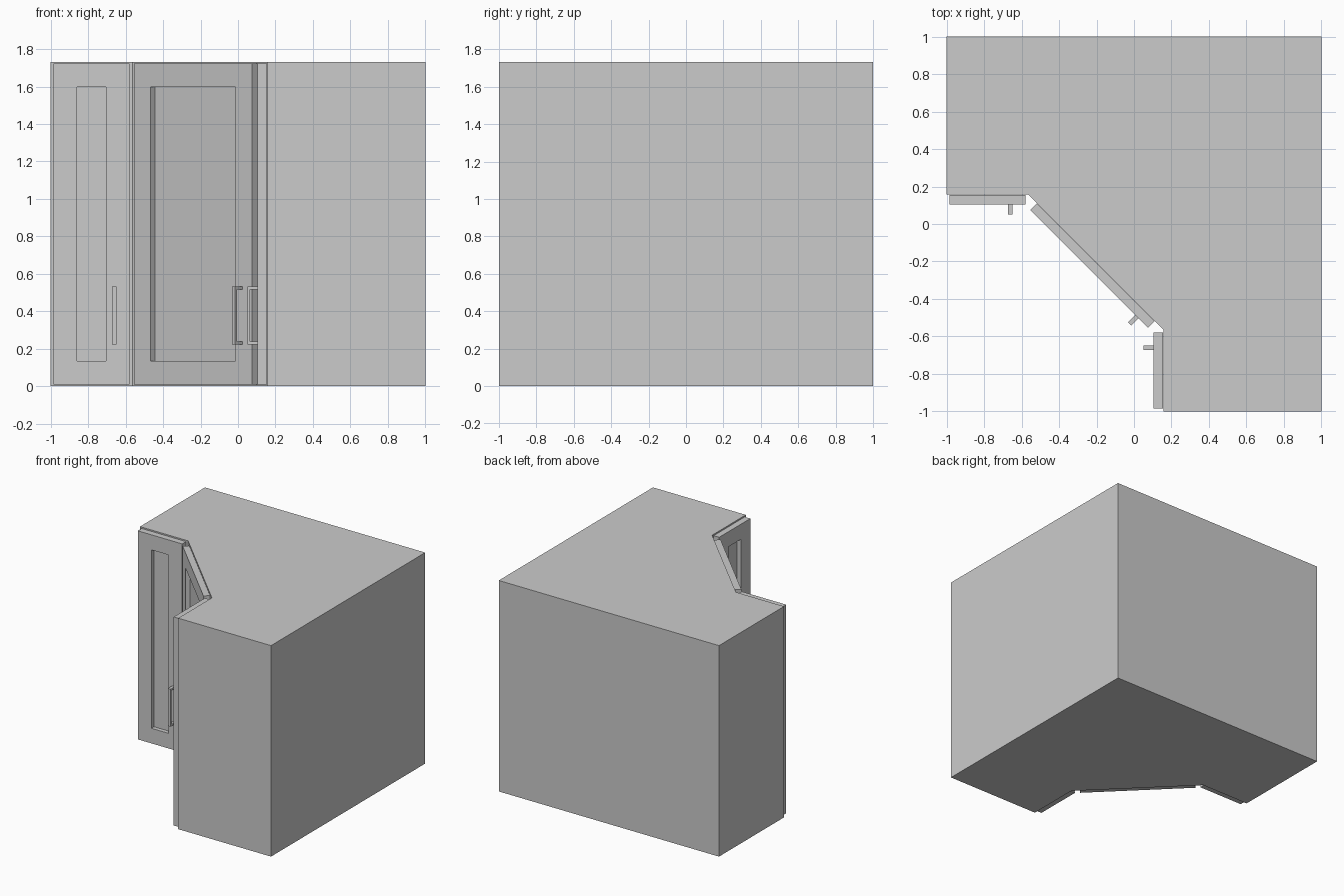
import bpy, bmesh, math
from mathutils import Matrix, Vector

if "Cube" in bpy.data.objects:
    bpy.data.objects.remove(bpy.data.objects["Cube"])

H = 1.732


def finish(name, bm, matrix=None):
    bmesh.ops.recalc_face_normals(bm, faces=bm.faces)
    me = bpy.data.meshes.new(name)
    bm.to_mesh(me)
    bm.free()
    ob = bpy.data.objects.new(name, me)
    if matrix:
        ob.matrix_world = matrix
    bpy.context.collection.objects.link(ob)
    return ob


def prism(name, points, direction, matrix=None):
    bm = bmesh.new()
    face = bm.faces.new([bm.verts.new(p) for p in points])
    ext = bmesh.ops.extrude_face_region(bm, geom=[face], use_keep_orig=True)
    verts = [g for g in ext["geom"] if isinstance(g, bmesh.types.BMVert)]
    bmesh.ops.translate(bm, verts=verts, vec=Vector(direction))
    return finish(name, bm, matrix)


def door(name, x, y, angle, width, handle_u):
    # local x runs along the door, local y points from its face into the cabinet
    m = Matrix.Translation((x, y, 0)) @ Matrix.Rotation(math.radians(angle), 4, 'Z')
    z0, z1, thick = 0.01, 1.722, 0.05
    bm = bmesh.new()
    bmesh.ops.create_cube(bm, size=1, matrix=Matrix.Translation((0, thick / 2, (z0 + z1) / 2))
                          @ Matrix.Diagonal((width, thick, z1 - z0, 1)))
    bm.normal_update()
    front = min(bm.faces, key=lambda f: f.calc_center_median().y)
    # recessed centre panel
    bmesh.ops.inset_region(bm, faces=[front], thickness=0.175)
    ext = bmesh.ops.extrude_discrete_faces(bm, faces=[front])
    bmesh.ops.translate(bm, verts=list(ext["faces"][0].verts), vec=(0, 0.034, 0))
    finish(name, bm, m)
    # C-shaped pull handle
    b, t, d, u = 0.224, 0.532, 0.055, handle_u - 0.0125
    c = [(0, b), (-d, b), (-d, t), (0, t), (0, t - .015),
         (.015 - d, t - .015), (.015 - d, b + .015), (0, b + .015)]
    prism(name + "_handle", [(u, p, q) for p, q in c], (0.025, 0, 0), m)


# Cabinet bodies
a, b = -0.563, 0.157
bodies = {
    "left_cabinet": [(-1, b), (a, b), (a, 1), (-1, 1)],
    "right_cabinet": [(b, -1), (1, -1), (1, a), (b, a)],
    "corner_cabinet": [(a, b), (b, a), (1, a), (1, 1), (a, 1)],
}
for name, pts in bodies.items():
    prism(name, [(x, y, 0) for x, y in pts], (0, 0, H))

# Doors with handles
door("left_door", -0.782, 0.105, 0, 0.404, 0.122)
door("right_door", 0.105, -0.782, -90, 0.404, -0.122)
door("corner_door", -0.24, -0.24, -45, 0.89, 0.36)
